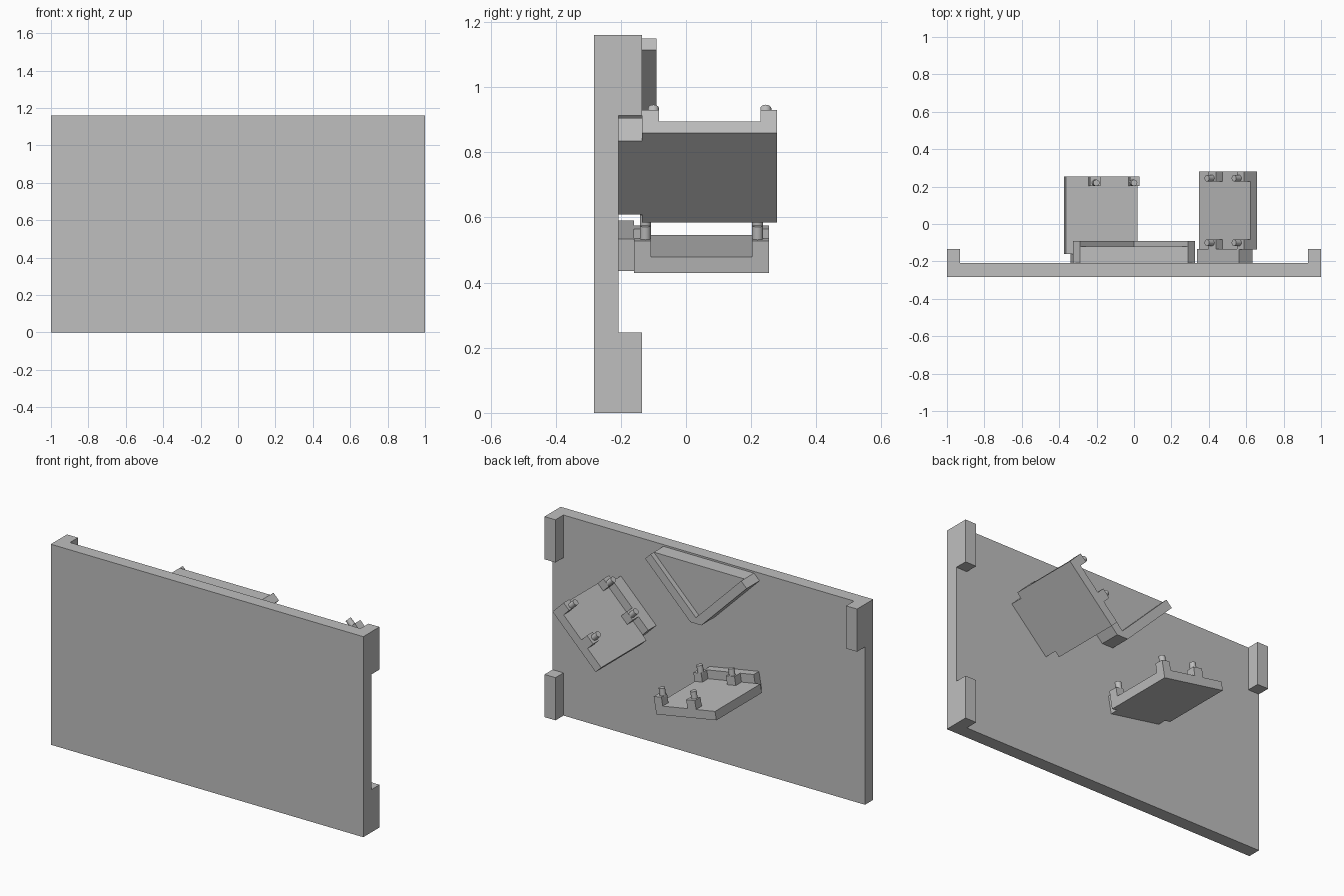
import bpy, bmesh
from math import radians
from mathutils import Matrix, Vector

cube = bpy.data.objects.get("Cube")
if cube:
    bpy.data.objects.remove(cube, do_unlink=True)

GREY = (0.52, 0.52, 0.52, 1)
mat = bpy.data.materials.new("plain_grey")
mat.use_nodes = True
mat.diffuse_color = GREY
mat.node_tree.nodes["Principled BSDF"].inputs["Base Color"].default_value = GREY


def finish(name, bm, matrix=Matrix()):
    bmesh.ops.recalc_face_normals(bm, faces=bm.faces)
    mesh = bpy.data.meshes.new(name)
    bm.to_mesh(mesh)
    bm.free()
    mesh.materials.append(mat)
    obj = bpy.data.objects.new(name, mesh)
    obj.matrix_world = matrix
    bpy.context.collection.objects.link(obj)
    return obj


def box(name, lo, hi, matrix=Matrix()):
    lo, hi = Vector(lo), Vector(hi)
    bm = bmesh.new()
    place = Matrix.Translation((lo + hi) / 2) @ Matrix.Diagonal((*(hi - lo), 1))
    bmesh.ops.create_cube(bm, size=1, matrix=place)
    return finish(name, bm, matrix)


def slab(name, outline, y0, y1):
    """Extrude an x-z outline along y."""
    bm = bmesh.new()
    face = bm.faces.new([bm.verts.new((x, y0, z)) for x, z in outline])
    new = bmesh.ops.extrude_face_region(bm, geom=[face])["geom"]
    verts = [v for v in new if isinstance(v, bmesh.types.BMVert)]
    bmesh.ops.translate(bm, verts=verts, vec=(0, y1 - y0, 0))
    return finish(name, bm)


def peg(name, x, y, z0, z1, radius, matrix):
    bm = bmesh.new()
    bmesh.ops.create_cone(bm, cap_ends=True, segments=24, radius1=radius, radius2=radius,
                          depth=z1 - z0, matrix=Matrix.Translation((x, y, (z0 + z1) / 2)))
    obj = finish(name, bm, matrix)
    bpy.ops.object.select_all(action='DESELECT')
    obj.select_set(True)
    bpy.context.view_layer.objects.active = obj
    bpy.ops.object.shade_smooth_by_angle(angle=radians(40))


def tray(name, corner, tilt):
    """Shelf with a mounting wall and four pegged bosses, tilted about y."""
    m = Matrix.Translation(corner) @ Matrix.Rotation(radians(tilt), 4, 'Y')
    length, depth, rim = 0.39, 0.415, 0.1
    box(name + "_plate", (-length, 0, 0), (0, depth, 0.05), m)
    box(name + "_mounting_wall", (-length + 0.035, -0.075, 0), (-0.035, 0, rim), m)
    for end, (x0, x1, px) in {"outer": (-0.05, 0, -0.035),
                              "inner": (-0.267, -0.211, -0.24)}.items():
        for side, y0, py in (("front", 0, 0.035), ("back", depth - 0.052, depth - 0.035)):
            tag = f"{name}_{end}_{side}"
            box(tag + "_boss", (x0, y0, 0.045), (x1, y0 + 0.052, rim), m)
            peg(tag + "_peg", px, py, rim - 0.01, 0.14, 0.017, m)


# Main panel and its corner feet
box("panel", (-1, -0.283, 0), (1, -0.208, 1.16))
for name, x, z in (("left_lower", 0.93, 0), ("left_upper", 0.93, 0.913),
                   ("right_upper", -1, 0.913)):
    box(name + "_foot", (x, -0.21, z), (x + 0.07, -0.135, z + 0.247))

# Two identical pegged trays
tray("side_tray", (0.658, -0.135, 0.86), -45)
tray("lower_tray", (0.011, -0.16, 0.43), 10)

# V-shaped holder with a filled web
half_v = [(0.29, 1.15), (0.325, 1.115), (0.035, 0.825)]
mirrored = [(-x, z) for x, z in reversed(half_v)]
slab("v_holder_rim", half_v + mirrored + [(0, 0.86)], -0.21, -0.09)
slab("v_holder_web", [(-0.29, 1.15), (0, 0.86), (0.29, 1.15)], -0.21, -0.12)
